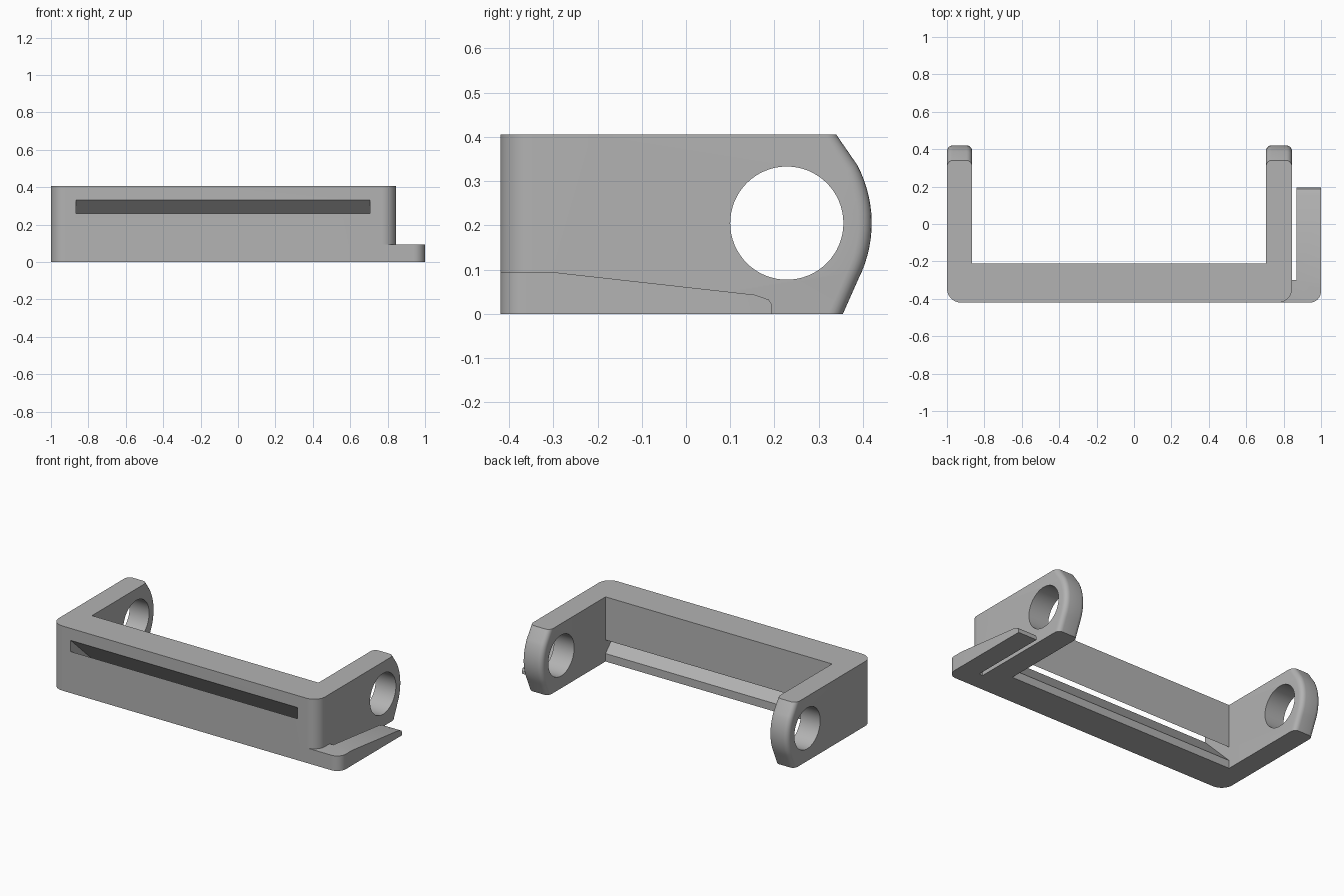
import bpy, bmesh, math
from mathutils import Vector

cube = bpy.data.objects.get("Cube")
if cube:
    bpy.data.objects.remove(cube, do_unlink=True)

grey = bpy.data.materials.new("plain_grey")
grey.use_nodes = True
COLOUR = (0.45, 0.45, 0.45, 1)
grey.diffuse_color = COLOUR
grey.node_tree.nodes["Principled BSDF"].inputs["Base Color"].default_value = COLOUR

LEFT, RIGHT, FRONT = 0.845, -1.0, -0.42    # outer sides of the bracket
IN_LEFT, IN_RIGHT, WALL = 0.705, -0.865, -0.21   # inner sides
HEIGHT = 0.405


def arc(cx, cy, r, a0, a1, n):
    """Points on a circle between two angles in degrees."""
    angles = [math.radians(a0 + (a1 - a0) * i / n) for i in range(n + 1)]
    return [(cx + r * math.cos(a), cy + r * math.sin(a)) for a in angles]


def prism(name, points, lo, hi, axis, rounding=0):
    """Extrude an outline along z (points are x, y) or x (points are y, z)."""
    place = (lambda p: (p[0], p[1], lo)) if axis == "z" else (lambda p: (lo, p[0], p[1]))
    push = Vector((0, 0, hi - lo)) if axis == "z" else Vector((hi - lo, 0, 0))
    bm = bmesh.new()
    base = bm.faces.new([bm.verts.new(place(p)) for p in points])
    new = bmesh.ops.extrude_face_region(bm, geom=[base])["geom"]
    bmesh.ops.translate(bm, vec=push, verts=[v for v in new if isinstance(v, bmesh.types.BMVert)])
    bmesh.ops.recalc_face_normals(bm, faces=bm.faces)
    if rounding:
        # soften both rims around the rear end
        rims = [e for e in bm.edges if all(v.co.y > 0.3 for v in e.verts)
                and abs(e.verts[0].co.x - e.verts[1].co.x) < 1e-5]
        bmesh.ops.bevel(bm, geom=rims, offset=rounding, segments=5, profile=0.5, affect="EDGES")
    mesh = bpy.data.meshes.new(name)
    bm.to_mesh(mesh)
    bm.free()
    mesh.materials.append(grey)
    obj = bpy.data.objects.new(name, mesh)
    bpy.context.collection.objects.link(obj)
    return obj


def combine(obj, other, operation):
    """Apply a boolean and drop the helper."""
    other.hide_render = True
    mod = obj.modifiers.new("combine", "BOOLEAN")
    mod.operation, mod.object, mod.solver = operation, other, "EXACT"
    bpy.ops.object.select_all(action="DESELECT")
    bpy.context.view_layer.objects.active = obj
    obj.select_set(True)
    bpy.ops.object.modifier_apply(modifier=mod.name)
    bpy.data.objects.remove(other, do_unlink=True)


# Front wall with rounded outer corners
R = 0.075
wall_outline = ([(RIGHT, WALL)] + arc(RIGHT + R, FRONT + R, R, 180, 270, 10)
                + arc(LEFT - R, FRONT + R, R, 270, 360, 10) + [(LEFT, WALL)]
                + [(IN_LEFT, WALL), (IN_RIGHT, WALL)])
bracket = prism("bracket", wall_outline, 0, HEIGHT, "z")

# Slot that slopes down from the front to the back of the wall
slot_front, slot_back = (0.33, 0.26), (0.135, 0.05)
over = 0.05 / (WALL - FRONT)


def slope(i, t):
    return (FRONT + (WALL - FRONT) * t, slot_front[i] + (slot_back[i] - slot_front[i]) * t)


slot = prism("slot_cutter", [slope(0, -over), slope(0, 1 + over), slope(1, 1 + over), slope(1, -over)],
             IN_RIGHT, IN_LEFT, "x")
combine(bracket, slot, "DIFFERENCE")

# Arms with a curved, softened end and a round hole
arm_profile = ([(WALL, 0), (0.355, 0)] + arc(0.14, 0.205, 0.28, -27, 28, 14)
               + [(0.34, HEIGHT), (WALL, HEIGHT)])
for name, lo, hi in (("right_arm", RIGHT, IN_RIGHT), ("left_arm", IN_LEFT, LEFT)):
    arm = prism(name, arm_profile, lo, hi, "x", 0.03)
    hole = prism("hole_cutter", arc(0.228, 0.205, 0.128, 0, 354.375, 63), lo - 0.1, hi + 0.1, "x")
    combine(arm, hole, "DIFFERENCE")
    combine(bracket, arm, "UNION")

# Side tab: hooked outline trimmed by a tapering side profile
R = 0.06
tab_outline = ([(0.74, FRONT)] + arc(1 - R, FRONT + R, R, 270, 360, 10)
               + [(1, 0.195), (0.87, 0.195), (0.87, -0.3), (0.74, -0.3)])
tab = prism("side_tab", tab_outline, 0, 0.2, "z")
taper = prism("taper", [(-0.6, -0.1), (0.195, -0.1), (0.195, 0.02), (0.187, 0.032),
                        (0.155, 0.043), (-0.3, 0.094), (-0.6, 0.094)], 0.5, 1.2, "x")
combine(tab, taper, "INTERSECT")
combine(bracket, tab, "UNION")

bpy.ops.object.select_all(action="DESELECT")
bpy.context.view_layer.objects.active = bracket
bracket.select_set(True)
bpy.ops.object.shade_smooth_by_angle(angle=math.radians(25))
